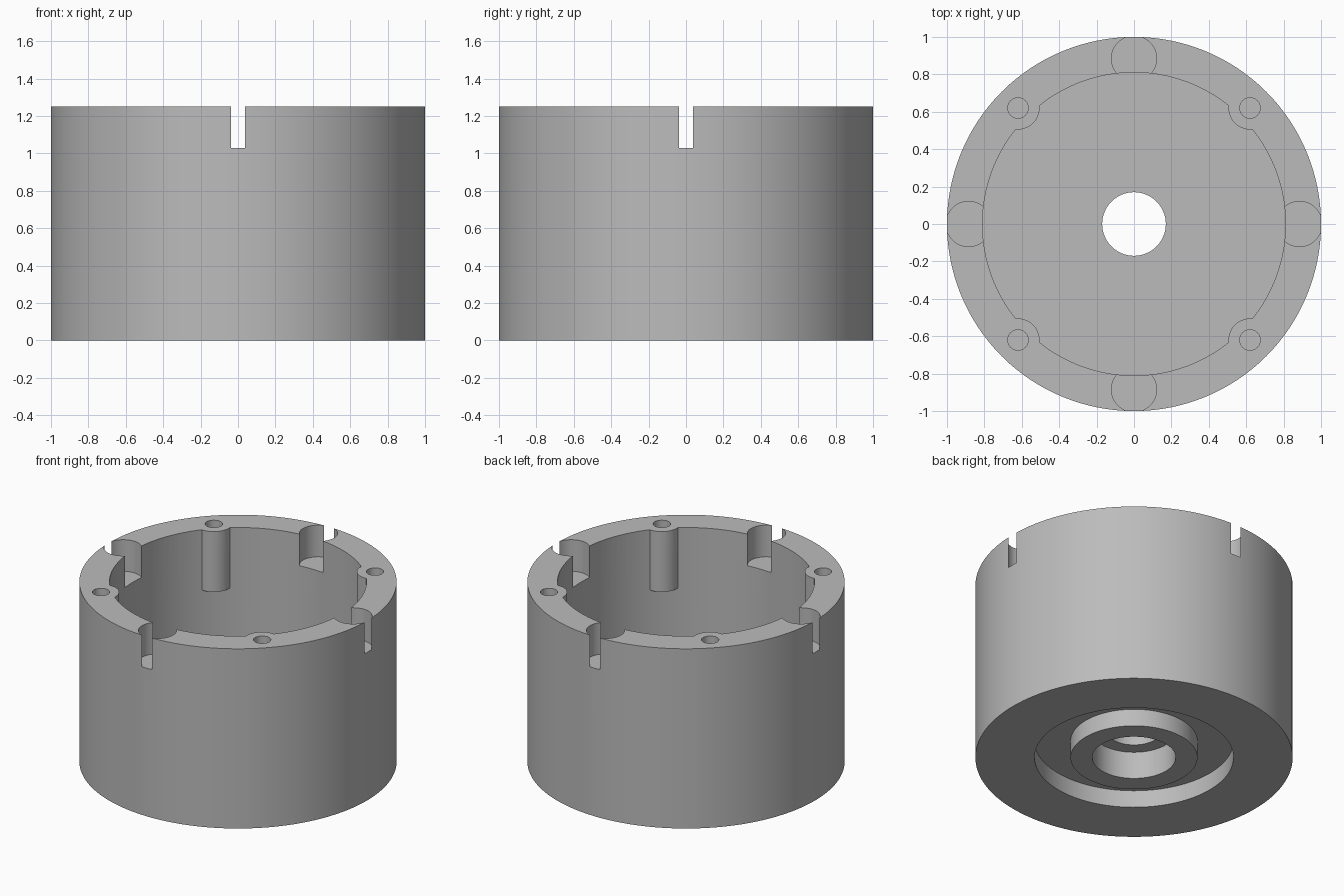
import bpy, bmesh
from math import cos, sin, radians
from mathutils import Matrix

cube = bpy.data.objects.get("Cube")
if cube:
    bpy.data.objects.remove(cube, do_unlink=True)

HEIGHT, FLOOR, CAVITY_R = 1.25, 0.31, 0.81
BOSS_BASE, HOLE_BASE, POCKET_BASE = 0.83, 0.87, 1.03
ABOVE = HEIGHT + 0.2

grey = bpy.data.materials.new("plain_grey")
grey.use_nodes = True
grey.diffuse_color = (0.5, 0.5, 0.5, 1)
grey.node_tree.nodes["Principled BSDF"].inputs["Base Color"].default_value = (0.5, 0.5, 0.5, 1)


def make_object(name, bm):
    mesh = bpy.data.meshes.new(name)
    bmesh.ops.recalc_face_normals(bm, faces=bm.faces)
    bm.to_mesh(mesh)
    bm.free()
    mesh.materials.append(grey)
    obj = bpy.data.objects.new(name, mesh)
    bpy.context.collection.objects.link(obj)
    return obj


def lathe(name, profile, steps=128):
    """Revolve a closed (radius, height) outline around z."""
    bm = bmesh.new()
    verts = [bm.verts.new((r, 0, z)) for r, z in profile]
    edges = [bm.edges.new((v, verts[(i + 1) % len(verts)])) for i, v in enumerate(verts)]
    bmesh.ops.spin(bm, geom=verts + edges, cent=(0, 0, 0), axis=(0, 0, 1),
                   angle=radians(360), steps=steps)
    bmesh.ops.remove_doubles(bm, verts=bm.verts, dist=1e-5)
    return make_object(name, bm)


def cylinders(name, spots, radius, bottom, top, segments=48):
    """Upright cylinders at the given (x, y) spots, as one object."""
    bm = bmesh.new()
    for x, y in spots:
        bmesh.ops.create_cone(bm, cap_ends=True, segments=segments, radius1=radius,
                              radius2=radius, depth=top - bottom,
                              matrix=Matrix.Translation((x, y, (bottom + top) / 2)))
    return make_object(name, bm)


def cut(target, cutter):
    cutter.hide_render = True
    mod = target.modifiers.new("cut", 'BOOLEAN')
    mod.operation, mod.solver, mod.object = 'DIFFERENCE', 'EXACT', cutter
    bpy.context.view_layer.objects.active = target
    bpy.ops.object.modifier_apply(modifier=mod.name)
    bpy.data.objects.remove(cutter, do_unlink=True)


def around(distance, start):
    return [(distance * cos(radians(start + 90 * i)), distance * sin(radians(start + 90 * i)))
            for i in range(4)]


# Outer block with the ring groove, bearing seat and shaft hole in its base
housing = lathe("round_housing", [
    (0.17, 0.19), (0.263, 0.19), (0.263, 0), (0.4, 0), (0.4, 0.12), (0.627, 0.12),
    (0.627, 0), (1, 0), (1, HEIGHT), (0.17, HEIGHT)])

# Main cavity, leaving the four screw bosses standing on the wall
corners = around(0.877, 45)
cavity = cylinders("cavity_cutter", [(0, 0)], CAVITY_R, FLOOR, ABOVE, 128)
cut(cavity, cylinders("boss_shapes", corners, 0.115, BOSS_BASE, ABOVE + 0.1))
cut(housing, cavity)

# Screw holes and the rim pockets that break through the outer wall
cut(housing, cylinders("screw_hole_cutters", corners, 0.055, HOLE_BASE, ABOVE, 32))
cut(housing, cylinders("rim_pocket_cutters", around(0.885, 0), 0.1205, POCKET_BASE, ABOVE, 64))

bpy.ops.object.select_all(action='DESELECT')
housing.select_set(True)
bpy.context.view_layer.objects.active = housing
bpy.ops.object.shade_smooth_by_angle(angle=radians(30))
